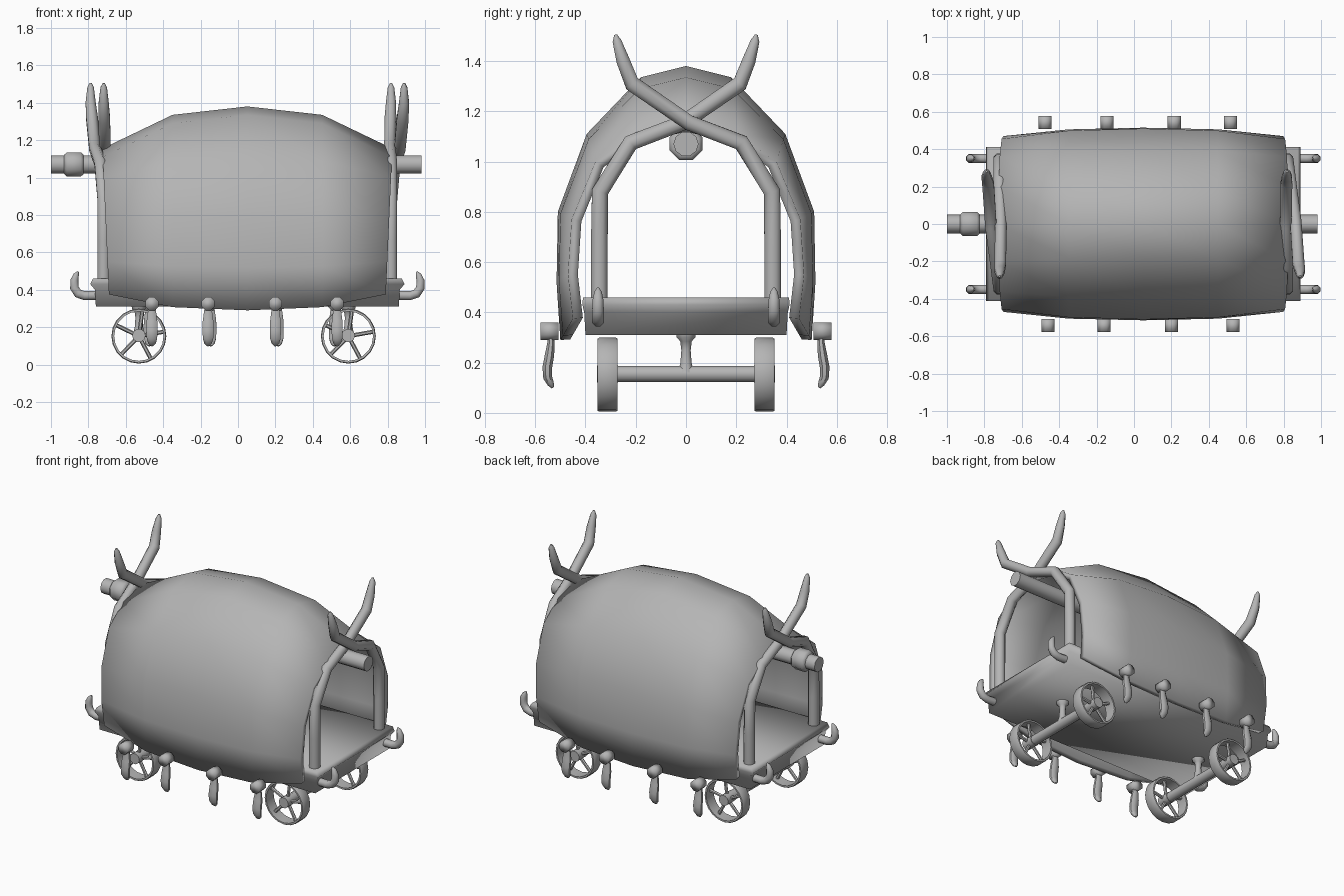
import bpy, bmesh, math
from mathutils import Vector

if "Cube" in bpy.data.objects:
    bpy.data.objects.remove(bpy.data.objects["Cube"])

C = 0.05  # lengthwise centre of the wagon body
grey = bpy.data.materials.new("dark_grey")
grey.diffuse_color = (.46, .46, .46, 1)
grey.use_nodes = True
grey.node_tree.nodes["Principled BSDF"].inputs["Base Color"].default_value = grey.diffuse_color


def loft(name, rings, loop=False, closed=True, caps=True, angle=40):
    """Skin a list of point rings; loop joins last ring to first."""
    bm = bmesh.new()
    vs = [[bm.verts.new(p) for p in r] for r in rings]
    n, m = len(vs), len(vs[0])
    for i in range(n if loop else n - 1):
        a, b = vs[i], vs[(i + 1) % n]
        for j in range(m if closed else m - 1):
            k = (j + 1) % m
            bm.faces.new((a[j], a[k], b[k], b[j]))
    if closed and caps and not loop:
        bm.faces.new(vs[0])
        bm.faces.new(vs[-1])
    if closed:
        bmesh.ops.recalc_face_normals(bm, faces=bm.faces)
    me = bpy.data.meshes.new(name)
    bm.to_mesh(me)
    bm.free()
    me.materials.append(grey)
    ob = bpy.data.objects.new(name, me)
    bpy.context.collection.objects.link(ob)
    bpy.context.view_layer.objects.active = ob
    bpy.ops.object.select_all(action='DESELECT')
    ob.select_set(True)
    bpy.ops.object.shade_smooth_by_angle(angle=math.radians(angle))
    return ob


def tube(name, path, radii, ref=(1, 0, 0), n=8, flat=1.0, angle=50):
    """Tapered tube along a path; flat scales it across ref."""
    pts = [Vector(p) for p in path]
    ref = Vector(ref)
    rings = []
    for i, p in enumerate(pts):
        t = (pts[min(i + 1, len(pts) - 1)] - pts[max(i - 1, 0)]).normalized()
        u = (ref - t * ref.dot(t)).normalized()
        v = t.cross(u)
        r = radii[i] if isinstance(radii, (list, tuple)) else radii
        rings.append([p + u * r * math.cos(a) + v * r * flat * math.sin(a)
                      for a in [2 * math.pi * (k + .5) / n for k in range(n)]])
    return loft(name, rings, angle=angle)


# canvas cover: barrel-shaped sheet lofted over five arches
mid = [(.50, .29), (.515, .52), (.51, .80), (.395, 1.11), (.18, 1.335), (0, 1.38)]
end = [(.45, .375), (.47, .55), (.455, .77), (.36, 1.0), (.20, 1.11), (0, 1.155)]
rings = []
for x, k in [(-1, 1), (-.4, .2), (0, 0), (.4, .2), (1, 1)]:
    half = []
    for (y0, z0), (y1, z1) in zip(mid, end):
        z = z0 + (z1 - z0) * k
        px = x if k < 1 else x * (.74 + .035 * (z - .37) / .78)
        half.append((C + px, y0 + (y1 - y0) * k, z))
    rings.append(half + [(px, -y, z) for px, y, z in half[-2::-1]])
cover = loft("canvas_cover", rings, closed=False, angle=60)
mod = cover.modifiers.new("thickness", 'SOLIDIFY')
mod.thickness, mod.offset = .04, -1

# wagon bed with a slight lip round the top
bed = []
for hx, hy, z in [(.81, .40, .31), (.815, .405, .40), (.84, .412, .43), (.825, .41, .46)]:
    bed.append([(C + sx * hx, sy * hy, z) for sx, sy in ((-1, -1), (1, -1), (1, 1), (-1, 1))])
loft("wagon_bed", bed, angle=180)

# ridge pole with a knob at one end
tube("ridge_pole", [(-1, 0, 1.07), (.98, 0, 1.07)], .05, (0, 0, 1), 10)
tube("ridge_knob", [(-.93, 0, 1.07), (-.915, 0, 1.07), (-.84, 0, 1.07), (-.825, 0, 1.07)],
     [.055, .07, .07, .055], (0, 0, 1), 8)

# parts repeated at each end, turned half round
for s, tag in ((1, "left"), (-1, "right")):
    def P(x, y, z):
        return (C + s * x, s * y, z)

    # crossing bent poles forming the arch and the horns
    arch = [(-.345, .44), (-.345, .66), (-.342, .88), (-.22, 1.075), (-.01, 1.155),
            (.215, 1.31), (.25, 1.40), (.275, 1.48), (.28, 1.505)]
    rad = [.036, .036, .036, .035, .033, .034, .029, .019, .006]
    outer = [-.768, -.768, -.768, -.785, -.815, -.83, -.838, -.838, -.838]
    inner = [-.768, -.768, -.768, -.768, -.762, -.765, -.768, -.768, -.768]
    tube("outer_arch_pole_" + tag, [P(x, y, z) for x, (y, z) in zip(outer, arch)], rad)
    tube("inner_arch_pole_" + tag, [P(x, -y, z) for x, (y, z) in zip(inner, arch)], rad)

    # axle and its flared bracket
    ax = -.53 if s > 0 else .59
    tube("axle_" + tag, [(ax, -.34, .155), (ax, .34, .155)], .033, (0, 0, 1), 10)
    tube("axle_bracket_" + tag,
         [(ax, 0, .16), (ax, 0, .20), (ax, 0, .25), (ax, 0, .285), (ax, 0, .30), (ax, 0, .315)],
         [.034, .024, .02, .025, .04, .042], (1, 0, 0), 8)

    for side in (-1, 1):
        label = tag + ("_front" if side < 0 else "_back")
        # upturned hook
        tube("hook_" + label,
             [P(x, .35 * side, z) for x, z in ((-.79, .37), (-.87, .368), (-.905, .38),
                                             (-.925, .41), (-.925, .45), (-.915, .48), (-.905, .497))],
             [.026, .026, .026, .025, .023, .016, .005], (0, 1, 0))
        # wheel: rim, hub and five spokes
        yc, w = .312 * side, .04
        rim = []
        for k in range(20):
            a = 2 * math.pi * k / 20
            rim.append([(ax + r * math.cos(a), yc + dy, .152 + r * math.sin(a))
                        for r, dy in ((.147, -w + .006), (.147, w - .006), (.143, w),
                                      (.132, w), (.132, -w), (.143, -w))])
        loft("wheel_rim_" + label, rim, loop=True)
        tube("wheel_hub_" + label, [(ax, yc - .042, .155), (ax, yc + .042, .155)], .036, (0, 0, 1), 10)
        for k in range(5):
            a = math.radians(10 + 72 * k)
            d = Vector((math.cos(a), 0, math.sin(a)))
            o = Vector((ax, yc, .152))
            tube("spoke_%s_%d" % (label, k + 1), [o + d * .02, o + d * .137], .011, (0, 1, 0), 6)

# tie pegs with hanging tails along both lower edges
for side in (-1, 1):
    for i, x in enumerate((-.46, -.16, .20, .53)):
        px = x if side < 0 else .055 - x
        label = "%s_%d" % ("front" if side < 0 else "back", i + 1)
        tube("peg_" + label, [(px, side * .508, .325), (px, side * .578, .325)], .038,
             (0, 0, 1), 8, angle=180)
        tube("tail_" + label,
             [(px, side * y, z) for y, z in ((.54, .32), (.537, .28), (.543, .23), (.552, .18),
                                             (.55, .14), (.538, .115), (.53, .10))],
             [.018, .024, .031, .032, .03, .022, .008], flat=.65)
